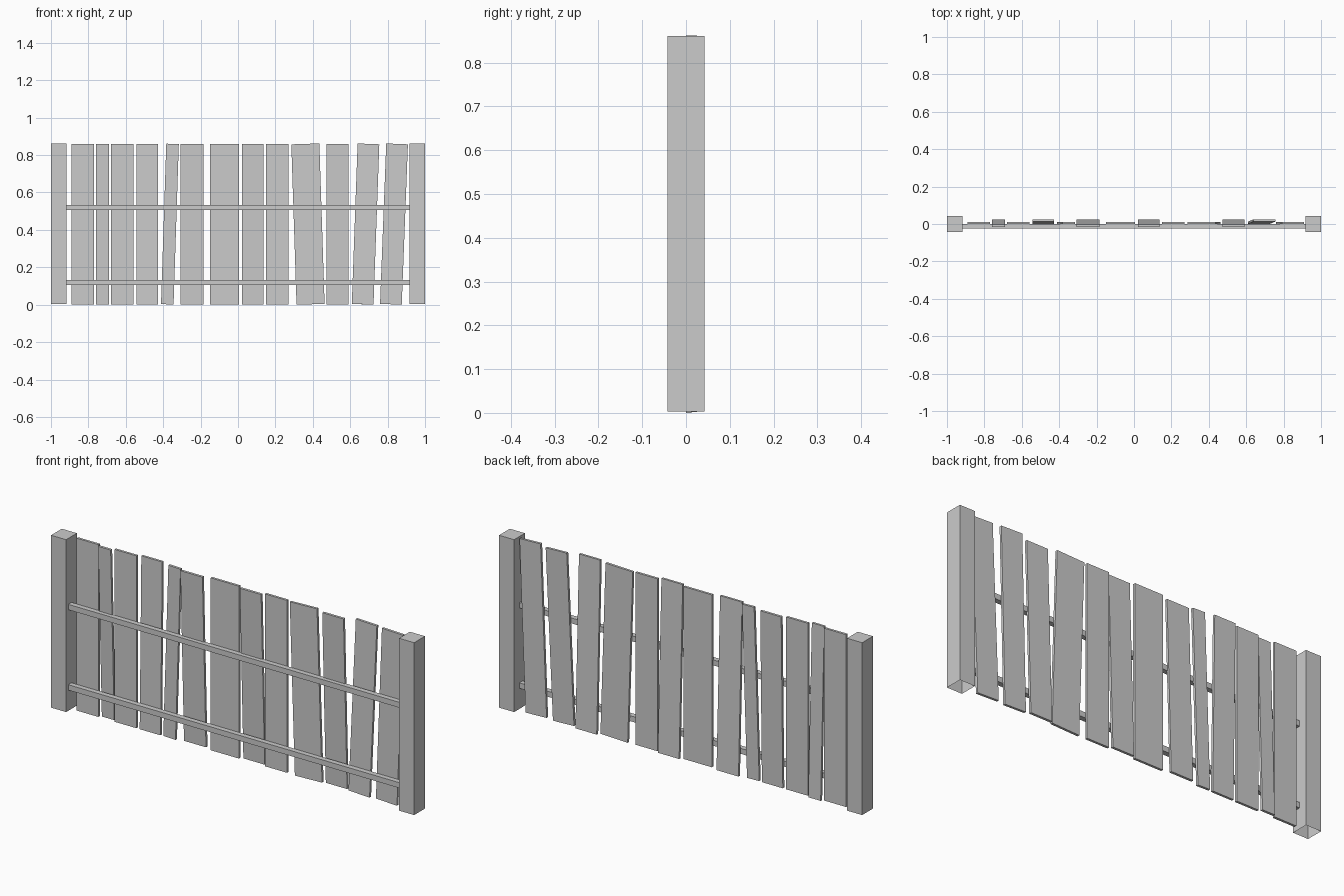
import bpy, bmesh, math

if "Cube" in bpy.data.objects:
    bpy.data.objects.remove(bpy.data.objects["Cube"])


def box(name, size, loc, rot=(0, 0, 0), open_dirs=()):
    """Box centred on loc; faces whose normal matches open_dirs are removed."""
    me = bpy.data.meshes.new(name)
    bm = bmesh.new()
    bmesh.ops.create_cube(bm, size=1)
    bm.normal_update()
    gone = [f for f in bm.faces
            if any(f.normal.x * d[0] + f.normal.y * d[1] + f.normal.z * d[2] > 0.9
                   for d in open_dirs)]
    bmesh.ops.delete(bm, geom=gone, context='FACES')
    bmesh.ops.scale(bm, vec=size, verts=bm.verts)
    bm.to_mesh(me)
    bm.free()
    ob = bpy.data.objects.new(name, me)
    ob.location = loc
    ob.rotation_euler = rot
    bpy.context.collection.objects.link(ob)
    return ob


# Square end posts, open underneath
for side, sx in (("left", -1), ("right", 1)):
    box(f"{side}_post", (0.083, 0.085, 0.858), (sx * 0.9585, 0, 0.432),
        open_dirs=[(0, 0, -1)])

# Horizontal rails in front of the boards, running between the posts
for label, z in (("lower", 0.119), ("upper", 0.519)):
    box(f"{label}_rail", (1.834, 0.026, 0.027), (0, -0.012, z),
        open_dirs=[(1, 0, 0), (-1, 0, 0)])

# Boards: centre x, width, sideways lean at top, depth style
HEIGHT, THICK = 0.858, 0.012
DEPTH = {"flat": (0.006, 0), "forward": (0.005, -0.028), "back": (0.0125, 0.013)}
boards = [
    (-0.829, 0.120, 0, "flat"), (-0.725, 0.068, 0, "forward"),
    (-0.620, 0.120, 0, "flat"), (-0.484, 0.115, 0, "back"),
    (-0.364, 0.067, 0.028, "flat"), (-0.246, 0.121, 0, "forward"),
    (-0.073, 0.155, 0, "flat"), (0.079, 0.117, 0, "forward"),
    (0.209, 0.121, 0, "flat"), (0.374, 0.150, -0.028, "flat"),
    (0.533, 0.117, 0, "forward"), (0.682, 0.116, 0.031, "back"),
    (0.834, 0.116, 0.033, "flat"),
]
for i, (x, w, lean, style) in enumerate(boards, 1):
    y, dy = DEPTH[style]
    box(f"board_{i:02d}", (w, THICK, HEIGHT), (x, y, 0.431),
        (-math.asin(dy / HEIGHT), math.asin(lean / HEIGHT), 0))
